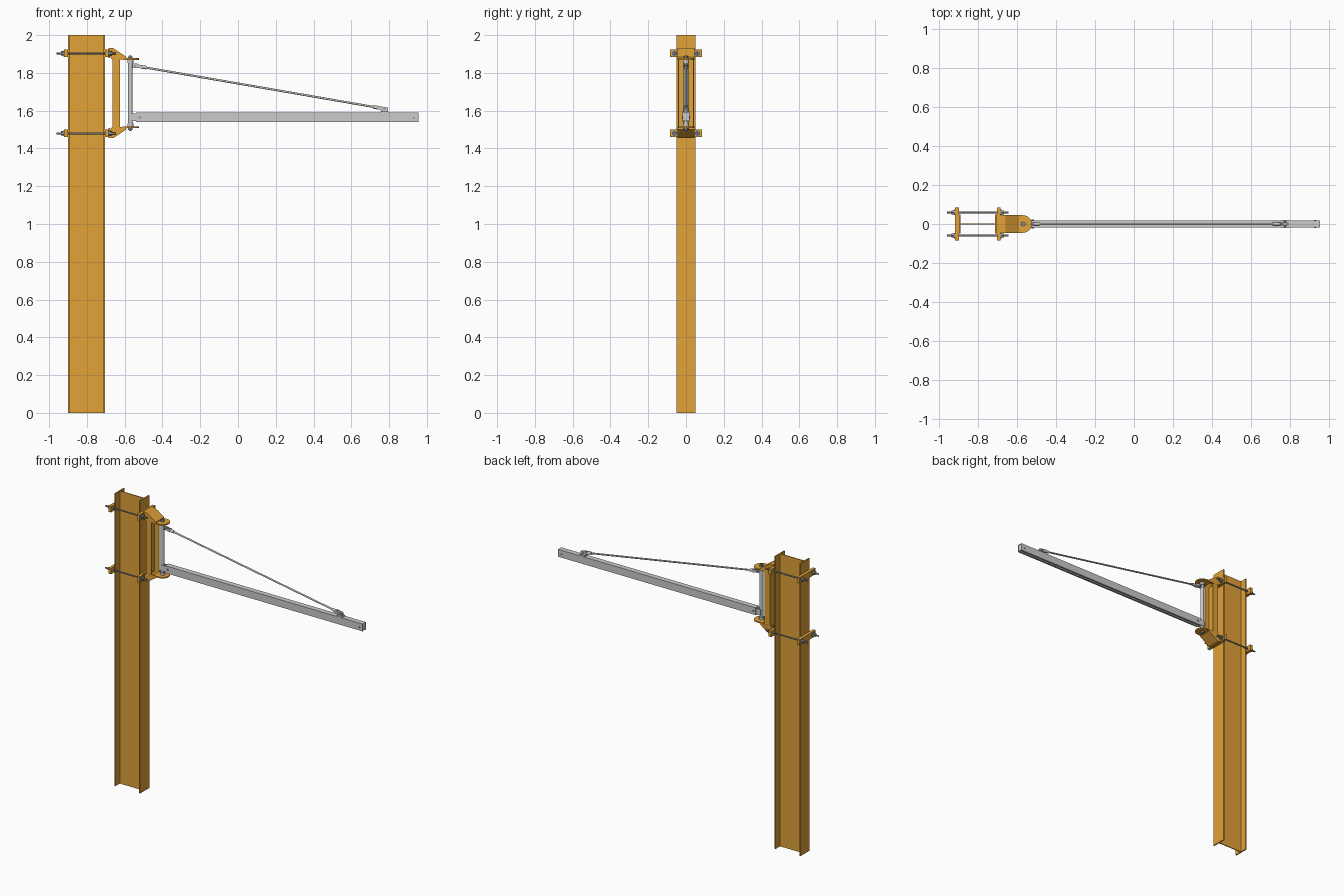
import bpy, bmesh, math
from mathutils import Vector

if "Cube" in bpy.data.objects:
    bpy.data.objects.remove(bpy.data.objects["Cube"])


def material(name, col):
    m = bpy.data.materials.new(name)
    m.diffuse_color = col
    m.use_nodes = True
    m.node_tree.nodes["Principled BSDF"].inputs["Base Color"].default_value = m.diffuse_color
    return m


ORANGE = material("orange_paint", (0.76, 0.36, 0.04, 1))
STEEL = material("steel", (0.55, 0.55, 0.56, 1))
DARK = material("dark_steel", (0.28, 0.29, 0.31, 1))


def finish(name, bm, mat, smooth=False):
    bmesh.ops.recalc_face_normals(bm, faces=bm.faces)
    me = bpy.data.meshes.new(name)
    bm.to_mesh(me)
    bm.free()
    me.materials.append(mat)
    ob = bpy.data.objects.new(name, me)
    bpy.context.collection.objects.link(ob)
    if smooth:
        bpy.ops.object.select_all(action='DESELECT')
        ob.select_set(True)
        bpy.context.view_layer.objects.active = ob
        bpy.ops.object.shade_smooth_by_angle()
    return ob


def extrude(name, pts, vec, mat):
    """Extrude a closed 3D outline along vec."""
    bm = bmesh.new()
    f = bm.faces.new([bm.verts.new(p) for p in pts])
    ext = bmesh.ops.extrude_face_region(bm, geom=[f], use_keep_orig=True)
    vs = [g for g in ext['geom'] if isinstance(g, bmesh.types.BMVert)]
    bmesh.ops.translate(bm, verts=vs, vec=vec)
    return finish(name, bm, mat)


def box(name, x, y, z, mat):
    pts = [(x[0], y[0], z[0]), (x[1], y[0], z[0]), (x[1], y[1], z[0]), (x[0], y[1], z[0])]
    return extrude(name, pts, (0, 0, z[1] - z[0]), mat)


def rod(name, a, b, r, mat, n=16):
    a, b = Vector(a), Vector(b)
    d = b - a
    bm = bmesh.new()
    bmesh.ops.create_cone(bm, cap_ends=True, segments=n, radius1=r, radius2=r, depth=d.length)
    bm.transform(d.to_track_quat('Z', 'Y').to_matrix().to_4x4())
    bmesh.ops.translate(bm, verts=bm.verts, vec=(a + b) / 2)
    return finish(name, bm, mat, n > 6)


def mirror_outline(half):
    return half + [(x, -y) for x, y in reversed(half)]


# I-beam column
half = [(-0.9, 0.05), (-0.892, 0.05), (-0.892, 0.003), (-0.713, 0.003), (-0.713, 0.05), (-0.705, 0.05)]
extrude("column", [(x, y, 0) for x, y in mirror_outline(half)], (0, 0, 2), ORANGE)

# Clamps around the column: two bars and two threaded rods each
for tag, z in (("upper", 1.903), ("lower", 1.48)):
    for side, x in (("rear", -0.92), ("front", -0.705)):
        box(f"{tag}_{side}_clamp_bar", (x, x + 0.02), (-0.086, 0.086), (z - 0.02, z + 0.02), ORANGE)
    for y in (-0.06, 0.06):
        rod(f"{tag}_clamp_rod", (-0.96, y, z), (-0.645, y, z), 0.005, DARK)
        for x0, x1, r, n in ((-0.937, -0.924, 0.012, 6), (-0.924, -0.92, 0.015, 20),
                             (-0.685, -0.681, 0.015, 20), (-0.681, -0.668, 0.012, 6)):
            rod(f"{tag}_clamp_nut", (x0, y, z), (x1, y, z), r, DARK, n)

# Bracket back post: channel open toward the arm
half = [(-0.665, 0.043), (-0.625, 0.043), (-0.625, 0.037), (-0.659, 0.037)]
extrude("bracket_post", [(x, y, 1.5) for x, y in mirror_outline(half)], (0, 0, 0.385), ORANGE)

# Bracket ears, mirrored about the middle height
MID = 1.6925
for tag, s in (("upper", 1), ("lower", -1)):
    def zz(h):
        return MID + s * h
    # round-nosed pivot plate
    arc = [(-0.57 + 0.045 * math.cos(t), 0.045 * math.sin(t))
           for t in [math.pi / 2 - i * math.pi / 20 for i in range(21)]]
    nose = [(-0.612, 0.045)] + arc + [(-0.612, -0.045)]
    extrude(f"{tag}_pivot_plate", [(x, y, zz(0.177)) for x, y in nose], (0, 0, s * 0.008), ORANGE)
    # sloped plate rising to the column
    slope = [(-0.685, 0.238), (-0.66, 0.238), (-0.59, 0.191), (-0.59, 0.177), (-0.612, 0.177),
             (-0.665, 0.226), (-0.685, 0.226)]
    extrude(f"{tag}_sloped_plate", [(x, -0.045, zz(h)) for x, h in slope], (0, 0.09, 0), ORANGE)
    # side cheeks and back plate
    cheek = [(-0.68, 0.232), (-0.662, 0.232), (-0.595, 0.185), (-0.595, 0.178), (-0.665, 0.178), (-0.68, 0.195)]
    for y in (-0.044, 0.038):
        extrude(f"{tag}_cheek", [(x, y, zz(h)) for x, h in cheek], (0, 0.006, 0), ORANGE)
    box(f"{tag}_back_plate", (-0.686, -0.678), (-0.045, 0.045), sorted((zz(0.185), zz(0.238))), ORANGE)
    # pivot bolt, washers and collar
    rod(f"{tag}_pivot_bolt", (-0.57, 0, zz(0.15)), (-0.57, 0, zz(0.2)), 0.007, DARK)
    rod(f"{tag}_pivot_nut", (-0.57, 0, zz(0.185)), (-0.57, 0, zz(0.195)), 0.013, DARK, 6)
    rod(f"{tag}_pivot_collar", (-0.57, 0, zz(0.16)), (-0.57, 0, zz(0.177)), 0.016, STEEL, 24)

# Pivot tube
rod("pivot_tube", (-0.57, 0, MID - 0.162), (-0.57, 0, MID + 0.162), 0.012, STEEL, 24)

# Boom: hollow rail with a slot along the underside
half = [(0.006, 1.54), (0.018, 1.54), (0.018, 1.59)]
inner = [(0.0152, 1.587), (0.0152, 1.543), (0.006, 1.543)]
rail = half + [(-y, z) for y, z in reversed(half)] + [(-y, z) for y, z in reversed(inner)] + inner
extrude("boom_rail", [(-0.54, y, z) for y, z in rail], (1.495, 0, 0), STEEL)
box("boom_end_cap", (0.948, 0.953), (-0.015, 0.015), (1.545, 1.587), STEEL)
rod("boom_end_stop", (0.93, -0.021, 1.562), (0.93, 0.021, 1.562), 0.005, DARK)

# Boom root: plates joining rail and pivot tube
for y in (-0.015, 0.011):
    box("boom_root_plate", (-0.575, -0.5), (y, y + 0.004), (1.545, 1.585), STEEL)
for x in (-0.52, ):
    rod("boom_root_bolt", (x, -0.022, 1.565), (x, 0.022, 1.565), 0.006, DARK)

# Tie rod with forked ends
A, B = Vector((-0.545, 0, 1.838)), Vector((0.775, 0, 1.61))
D = (B - A).normalized()
rod("tie_rod", A + D * 0.02, B - D * 0.02, 0.0055, STEEL)
for tag, p, d in (("inner", A, D), ("outer", B, -D)):
    up = Vector((-d.z, 0, d.x)) * 0.009
    for y in (-0.011, 0.007):
        o = Vector((0, y, 0))
        a, b = p - d * 0.012, p + d * 0.038
        extrude(f"{tag}_fork_cheek", [a - up + o, b - up + o, b + up + o, a + up + o], (0, 0.004, 0), STEEL)
    rod(f"{tag}_fork_socket", p + d * 0.03, p + d * 0.06, 0.0095, STEEL)
    rod(f"{tag}_fork_pin", p - Vector((0, 0.016, 0)), p + Vector((0, 0.016, 0)), 0.005, DARK)
box("tube_lug", (-0.565, -0.533), (-0.005, 0.005), (1.826, 1.85), STEEL)

# Saddle and lug on the boom
box("boom_saddle", (0.755, 0.797), (-0.021, 0.021), (1.59, 1.595), STEEL)
box("boom_lug", (0.758, 0.793), (-0.006, 0.006), (1.593, 1.618), STEEL)
